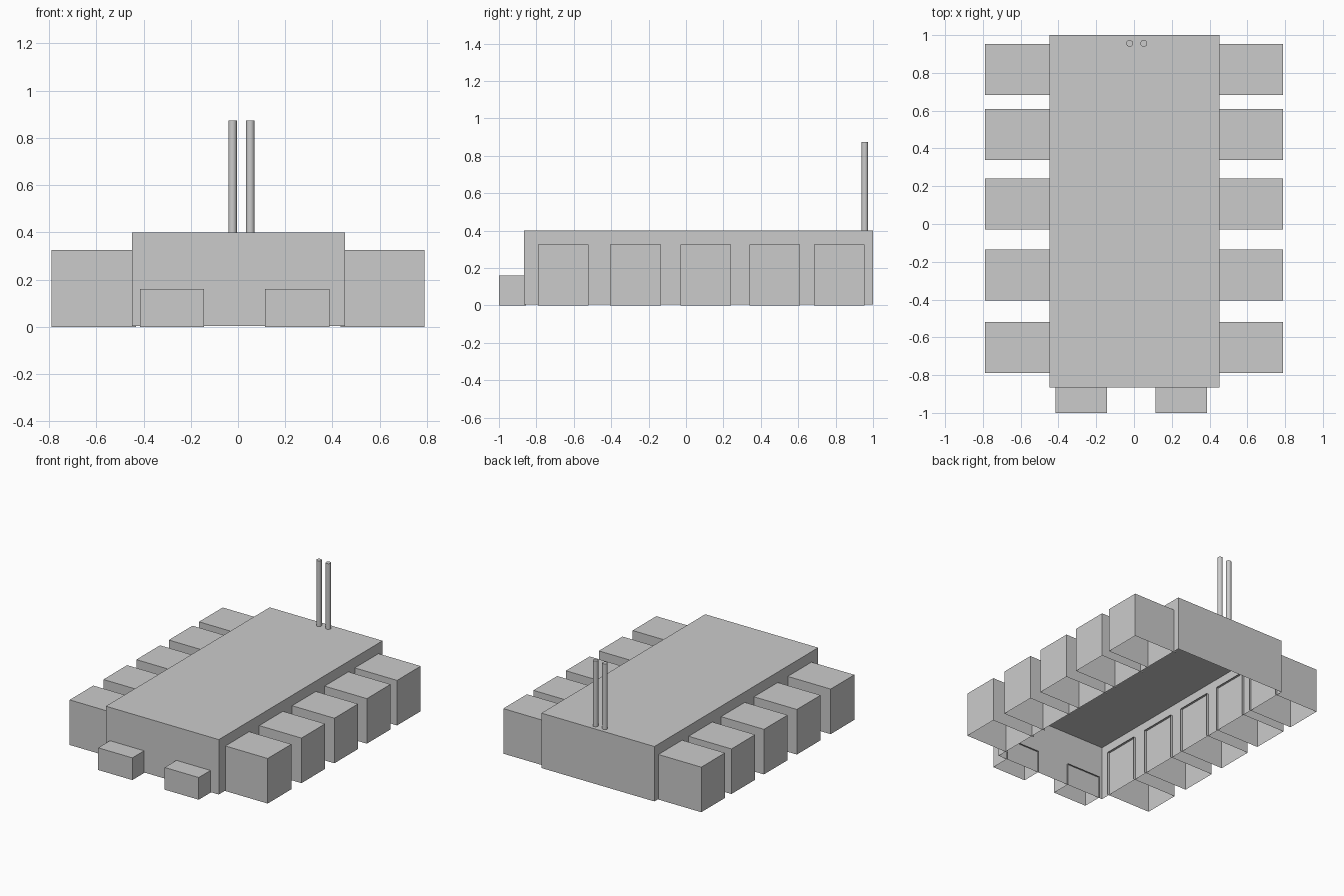
import bpy
import bmesh
from mathutils import Vector

if "Cube" in bpy.data.objects:
    bpy.data.objects.remove(bpy.data.objects["Cube"])


def open_box(name, lo, hi, open_dirs):
    """Box between two corners, leaving out the faces that point along open_dirs."""
    lo, hi = Vector(lo), Vector(hi)
    bm = bmesh.new()
    bmesh.ops.create_cube(bm, size=1)
    bm.normal_update()
    gone = [f for f in bm.faces if any(f.normal.dot(Vector(d)) > 0.9 for d in open_dirs)]
    bmesh.ops.delete(bm, geom=gone, context='FACES')
    bmesh.ops.scale(bm, vec=hi - lo, verts=bm.verts)
    bmesh.ops.translate(bm, vec=(lo + hi) / 2, verts=bm.verts)
    mesh = bpy.data.meshes.new(name)
    bm.to_mesh(mesh)
    bm.free()
    obj = bpy.data.objects.new(name, mesh)
    bpy.context.collection.objects.link(obj)
    return obj


DOWN = (0, 0, -1)

# Main hall: a shell open underneath
open_box("main_body", (-0.448, -0.866, 0.004), (0.453, 1.0, 0.40), [DOWN])

# Side bays: open underneath and towards the hall, poking slightly through its walls
for i, y in enumerate((-0.655, -0.27, 0.105, 0.475, 0.819)):
    y0, y1 = y - 0.135, y + 0.135
    open_box(f"right_bay_{i + 1}", (0.435, y0, 0), (0.79, y1, 0.325), [DOWN, (-1, 0, 0)])
    open_box(f"left_bay_{i + 1}", (-0.79, y0, 0), (-0.432, y1, 0.325), [DOWN, (1, 0, 0)])

# Low front porches
for side, x in (("left", -0.279), ("right", 0.251)):
    open_box(f"{side}_porch", (x - 0.136, -1.0, 0), (x + 0.136, -0.855, 0.16),
             [DOWN, (0, 1, 0)])

# Twin chimneys at the back
for side, x in (("left", -0.023), ("right", 0.052)):
    bpy.ops.mesh.primitive_cylinder_add(vertices=32, radius=0.018, depth=0.473,
                                        location=(x, 0.956, 0.6365))
    bpy.context.object.name = f"{side}_chimney"
    bpy.ops.object.shade_smooth_by_angle()
